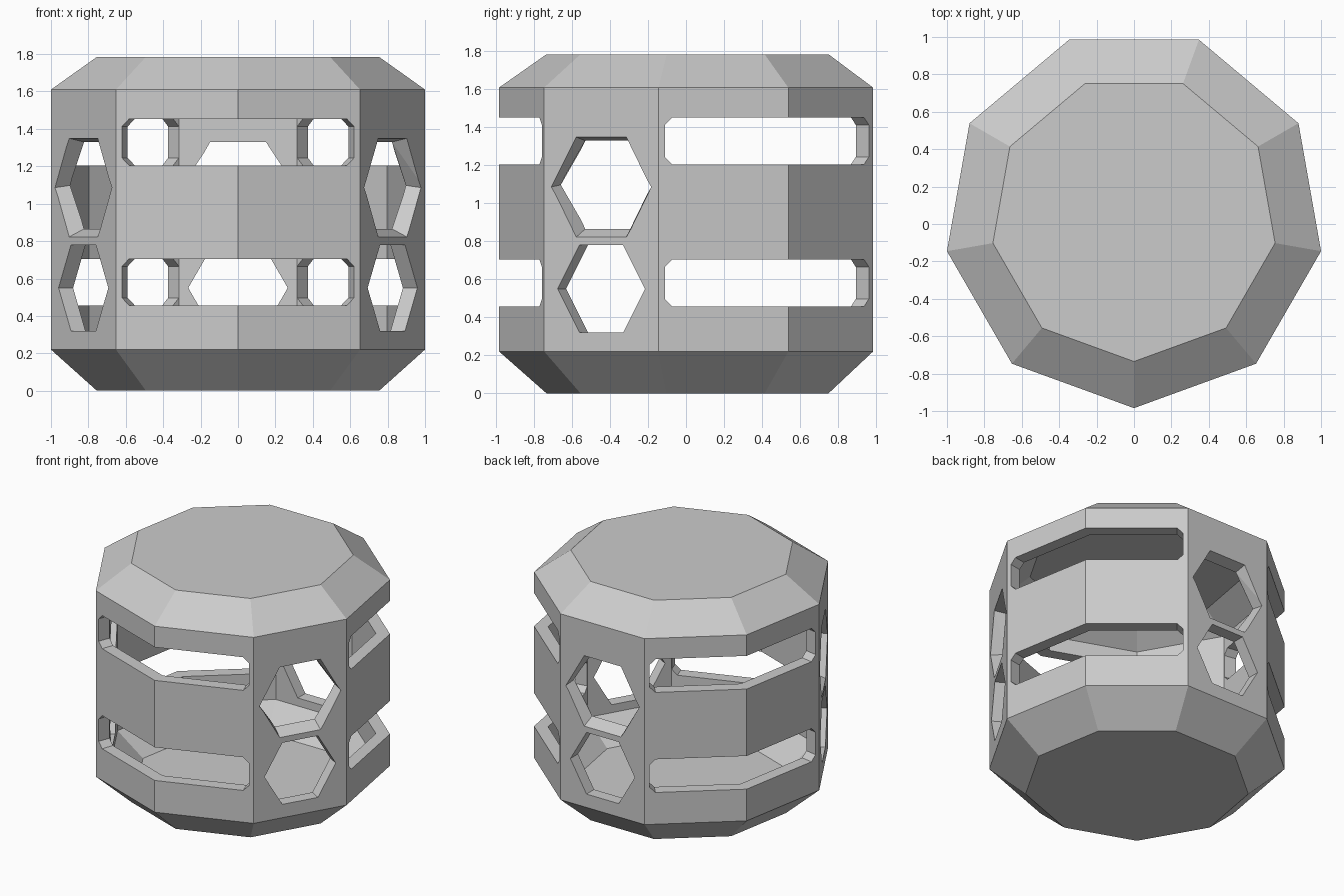
import bpy, bmesh, math

if "Cube" in bpy.data.objects:
    bpy.data.objects.remove(bpy.data.objects["Cube"])

N, R, CY = 9, 1.0154, 0.031
APO = R * math.cos(math.pi / N)
T = 0.09  # wall thickness


def mesh_object(name, rings):
    """Closed loft through rings with equal point counts."""
    bm = bmesh.new()
    vs = [[bm.verts.new(p) for p in ring] for ring in rings]
    n = len(vs[0])
    for a, b in zip(vs, vs[1:]):
        for i in range(n):
            j = (i + 1) % n
            bm.faces.new((a[i], a[j], b[j], b[i]))
    bm.faces.new(vs[0][::-1])
    bm.faces.new(vs[-1])
    bmesh.ops.recalc_face_normals(bm, faces=bm.faces)
    me = bpy.data.meshes.new(name)
    bm.to_mesh(me)
    bm.free()
    ob = bpy.data.objects.new(name, me)
    bpy.context.collection.objects.link(ob)
    return ob


def nonagon(r, z):
    return [(r * math.cos(math.radians(-90 + 40 * i)),
             CY + r * math.sin(math.radians(-90 + 40 * i)), z) for i in range(N)]


def on_face(angle, pts, depth):
    """Place (u, z) points on a side face, at a depth measured inward."""
    c, s = math.cos(math.radians(angle)), math.sin(math.radians(angle))
    d = APO - depth
    return [(d * c - u * s, CY + d * s + u * c, z) for u, z in pts]


def cutter(angle, outer, inner):
    """Cutter lofted from the outer outline to the inner outline of the wall."""
    def extend(k):
        return [(a + (b - a) * k, c + (d - c) * k)
                for (a, c), (b, d) in zip(outer, inner)]
    return mesh_object("cutter", [on_face(angle, extend(k), T * k) for k in (-0.3, 1.3)])


def hexagon(r, z, zs=1.0):
    return [(r * math.cos(math.radians(60 * i)),
             z + zs * r * math.sin(math.radians(60 * i))) for i in range(6)]


def half_slot(side, z0, z1, end=0.313, c=0.04):
    near = -(R * math.sin(math.pi / N) + 0.03)
    return [(side * u, z) for u, z in ((near, z0), (end - c, z0), (end, z0 + c),
                                       (end, z1 - c), (end - c, z1), (near, z1))]


# outer faceted body and its hollow
body = mesh_object("lantern_body", [nonagon(r, z) for r, z in
                   ((0.766, 0), (R, 0.22), (R, 1.61), (0.766, 1.785))])
cutters = [mesh_object("hollow", [nonagon(r, z) for r, z in
           ((0.73, 0.09), (0.92, 0.26), (0.92, 1.565), (0.735, 1.695))])]

# threefold pattern: slots wrapping two faces, hexagons on the third
for k in (0, 120, 240):
    for z0, z1 in ((0.457, 0.705), (1.205, 1.453)):
        for ang, side in ((-70, 1), (-110, -1)):
            p = half_slot(side, z0, z1)
            cutters.append(cutter(ang + k, p, p))
    low = hexagon(0.266, 0.55)
    cutters.append(cutter(-30 + k, low, low))
    cutters.append(cutter(-30 + k, hexagon(0.304, 1.086), hexagon(0.298, 1.098, 0.9)))

for c in cutters:
    c.hide_render = True
    m = body.modifiers.new("cut", 'BOOLEAN')
    m.operation, m.solver, m.object = 'DIFFERENCE', 'EXACT', c

# bake the cuts and remove the cutters
dg = bpy.context.evaluated_depsgraph_get()
baked = bpy.data.meshes.new_from_object(body.evaluated_get(dg))
body.modifiers.clear()
body.data = baked
for c in cutters:
    bpy.data.objects.remove(c)
